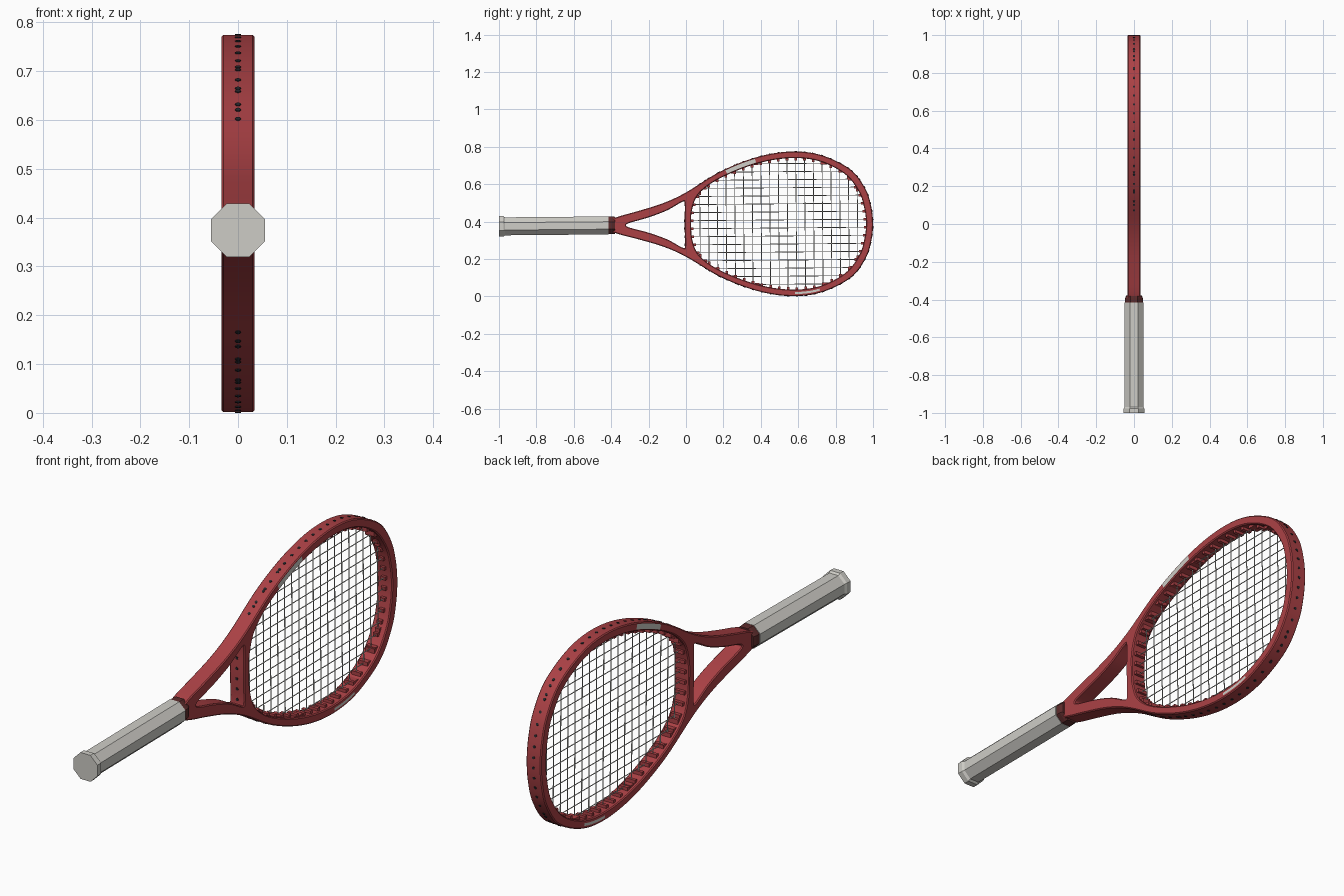
import bpy, bmesh, math
from mathutils import Matrix, Vector

if "Cube" in bpy.data.objects:
    bpy.data.objects.remove(bpy.data.objects["Cube"])

# Slight tilt of the whole racket about x, and its centre height
PLACE = Matrix.Translation((0, 0, 0.383)) @ Matrix.Rotation(0.0087, 4, 'X')


def material(name, rgb):
    m = bpy.data.materials.new(name)
    m.diffuse_color = (*rgb, 1)
    m.use_nodes = True
    m.node_tree.nodes["Principled BSDF"].inputs["Base Color"].default_value = m.diffuse_color
    return m


RED = material("frame red", (0.41, 0.053, 0.06))
DARK_RED = material("collar dark red", (0.11, 0.025, 0.025))
GREY = material("grip grey", (0.62, 0.61, 0.57))
STRING = material("string pale grey", (0.66, 0.66, 0.63))
HOLE = material("hole black", (0.02, 0.02, 0.024))


def finish(name, bm, mats, smooth=False):
    bmesh.ops.recalc_face_normals(bm, faces=bm.faces)
    me = bpy.data.meshes.new(name)
    bm.to_mesh(me)
    bm.free()
    me.transform(PLACE)
    for m in mats:
        me.materials.append(m)
    ob = bpy.data.objects.new(name, me)
    bpy.context.collection.objects.link(ob)
    if smooth:
        bpy.ops.object.select_all(action='DESELECT')
        ob.select_set(True)
        bpy.context.view_layer.objects.active = ob
        bpy.ops.object.shade_smooth_by_angle(angle=math.radians(25))
    return ob


def loop(half, steps=6):
    """Mirror a half outline (y, w) and smooth it into a closed loop."""
    pts = [Vector(p) for p in half]
    pts += [Vector((p.x, -p.y)) for p in reversed(pts[1:-1])]
    n, out = len(pts), []
    for i in range(n):
        a, b, c, d = (pts[(i + k) % n] for k in (-1, 0, 1, 2))
        for s in range(steps):
            t = s / steps
            out.append(0.5 * (2 * b + (c - a) * t + (2 * a - 5 * b + 4 * c - d) * t * t
                              + (3 * b - a - 3 * c + d) * t ** 3))
    return out


outer = loop([(-.41, 0), (-.41, .024), (-.385, .038), (-.34, .053), (-.25, .077),
              (-.12, .117), (0, .172), (.18, .28), (.37, .355), (.55, .386), (.717, .369),
              (.877, .292), (.958, .19), (.99, .095), (1, 0)])
head_hole = loop([(.028, 0), (.033, .08), (.07, .165), (.18, .245), (.37, .32), (.55, .351),
                  (.71, .335), (.85, .265), (.925, .17), (.953, .085), (.963, 0)])
throat_hole = loop([(-.32, 0), (-.30, .013), (-.2, .041), (-.1, .078), (-.02, .122),
                    (-.006, .11), (-.008, 0)])


def inset(pts, d):
    """Move each point sideways along its loop normal."""
    res = []
    for i, p in enumerate(pts):
        t = (pts[(i + 1) % len(pts)] - pts[i - 1]).normalized()
        res.append(p + Vector((t.y, -t.x)) * d)
    return res


def signed_area(pts):
    return sum(pts[i - 1].cross(pts[i]) for i in range(len(pts)))


# Frame: outline with head and throat openings, lightly chamfered edges
bm = bmesh.new()
cap_edges = {-1: [], 1: []}
CHAMFER = 0.004
for pts, is_outer in ((outer, True), (head_hole, False), (throat_hole, False)):
    sign = (1 if signed_area(pts) > 0 else -1) * (-1 if is_outer else 1)
    shrunk = inset(pts, sign * CHAMFER)
    rings = []
    for x, ring in ((-.034, shrunk), (-.030, pts), (.030, pts), (.034, shrunk)):
        rings.append([bm.verts.new((x, p.x, p.y)) for p in ring])
    n = len(pts)
    for r0, r1 in zip(rings, rings[1:]):
        for i in range(n):
            bm.faces.new((r0[i - 1], r0[i], r1[i], r1[i - 1]))
    for side, ring in ((-1, rings[0]), (1, rings[3])):
        cap_edges[side] += [bm.edges.get((ring[i - 1], ring[i])) for i in range(n)]
for side, edges in cap_edges.items():
    bmesh.ops.triangle_fill(bm, use_beauty=True, edges=edges, normal=(side, 0, 0))
finish("frame", bm, [RED], smooth=True)

# Pale stripes on both side faces of the rim: (upper or lower, y range, inset range)
bm = bmesh.new()
turn = -1 if signed_area(outer) > 0 else 1
for half, y0, y1, d0, d1 in ((1, .21, .39, .006, .027), (-1, .57, .73, .011, .022)):
    keep = [i for i, p in enumerate(outer) if p.y * half > 0 and y0 < p.x < y1]
    edge_a, edge_b = inset(outer, turn * d0), inset(outer, turn * d1)
    for x in (-.0345, .0345):
        rows = [[bm.verts.new((x, e[i].x, e[i].y)) for e in (edge_a, edge_b)] for i in keep]
        for (a, b), (c, d) in zip(rows, rows[1:]):
            f = bm.faces.new((a, b, d, c))
ret = bmesh.ops.solidify(bm, geom=bm.faces[:], thickness=.0005)
finish("rim_stripes", bm, [GREY])


def octagon_loft(name, stations, mat):
    """Eight-sided tube along y from (y, half_x, half_z) stations."""
    b = bmesh.new()
    k = 1 / math.cos(math.pi / 8)
    rings = []
    for y, hx, hz in stations:
        rings.append([b.verts.new((hx * k * math.cos(a), y, hz * k * math.sin(a)))
                      for a in (math.pi / 8 + i * math.pi / 4 for i in range(8))])
    for r0, r1 in zip(rings, rings[1:]):
        for i in range(8):
            b.faces.new((r0[i - 1], r0[i], r1[i], r1[i - 1]))
    b.faces.new(rings[0])
    b.faces.new(rings[-1])
    return finish(name, b, [mat])


# Grip with flared butt, and the collar above it
octagon_loft("grip", [(-1, .055, .055), (-.977, .055, .055), (-.968, .05, .048),
                      (-.415, .05, .048)], GREY)
octagon_loft("grip_collar", [(-.43, .047, .047), (-.395, .047, .047), (-.38, .042, .046)],
             DARK_RED)


def ray(origin, direction, loops):
    """Nearest hit (point, outward normal) of a 2D ray on the given loops."""
    best = None
    for pts in loops:
        for i in range(len(pts)):
            a, e = pts[i - 1], pts[i] - pts[i - 1]
            den = direction.cross(e)
            if abs(den) < 1e-9:
                continue
            t = (a - origin).cross(e) / den
            s = (a - origin).cross(direction) / den
            if t > 1e-4 and 0 <= s <= 1 and (best is None or t < best[0]):
                nrm = Vector((e.y, -e.x)).normalized()
                best = (t, nrm if nrm.dot(direction) > 0 else -nrm)
    return origin + direction * best[0], best[1]


def basis(p, d):
    """Matrix at p in the racket plane with local z along d."""
    z = Vector((0, d.x, d.y))
    x = Vector((1, 0, 0))
    m = Matrix((x, z.cross(x), z)).transposed().to_4x4()
    return Matrix.Translation((0, p.x, p.y)) @ m


mains = [(i - 7.5) * .043 for i in range(16)]
crosses = [.075 + i * .0468 for i in range(19)]
ribs, holes, strings = bmesh.new(), bmesh.new(), bmesh.new()
R = 0.002


def add_string(start, axis, x):
    """Straight string through start, with a grommet rib and an outer hole at each end."""
    ends = []
    for direction in (-axis, axis):
        p, _ = ray(start, direction, [head_hole])
        ends.append(p + direction * .01)
        width = .02 if p.x > .9 else .042
        bmesh.ops.create_cube(ribs, size=1, matrix=basis(p, direction)
                              @ Matrix.Diagonal((width, .014, .024, 1)))
        q, nrm = ray(p, direction, [outer, throat_hole])
        if q.x > .05 or abs(q.y) < .12:
            bmesh.ops.create_cone(holes, cap_ends=True, segments=8, radius1=.006,
                                  radius2=.006, depth=.004, matrix=basis(q, nrm))
    length = (ends[1] - ends[0]).length
    mid = (ends[0] + ends[1]) / 2
    bmesh.ops.create_cone(strings, cap_ends=True, segments=6, radius1=R, radius2=R,
                          depth=length,
                          matrix=Matrix.Translation((x, 0, 0)) @ basis(mid, axis))


# Strings: mains run along the racket, crosses lie against them
for w in mains:
    add_string(Vector((.55, w)), Vector((1, 0)), R * .6)
for y in crosses:
    add_string(Vector((y, 0)), Vector((0, 1)), -R * .6)
finish("strings", strings, [STRING], smooth=True)
finish("grommet_ribs", ribs, [RED])
finish("string_holes", holes, [HOLE])
